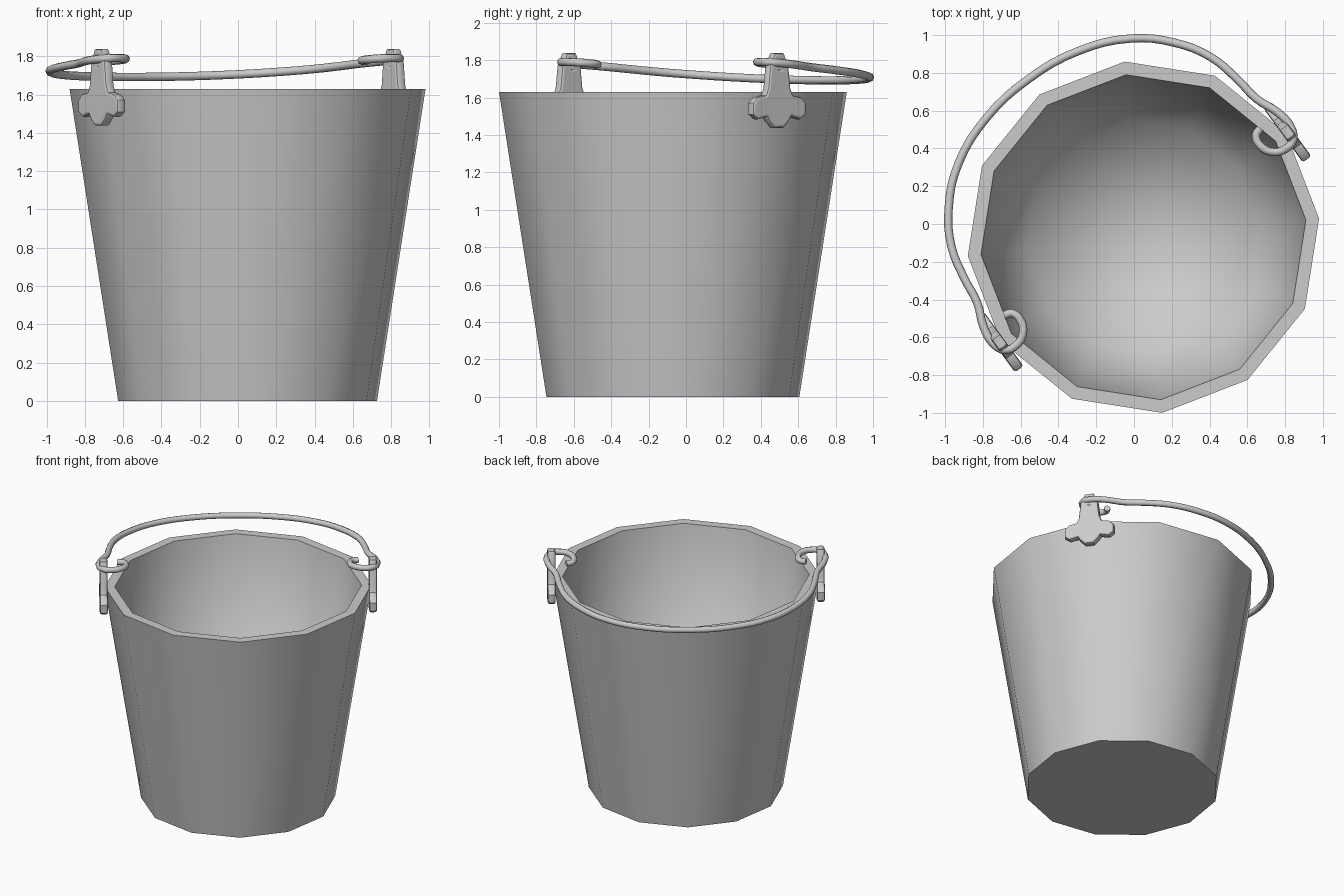
import bpy, bmesh, math
from mathutils import Matrix, Vector

if "Cube" in bpy.data.objects:
    bpy.data.objects.remove(bpy.data.objects["Cube"])

CENTRE = Vector((0.05, -0.07, 0))
TURN = math.radians(6.1)      # first rim corner
EAR = math.radians(36.1)      # direction of the ear axis
SIDES = 12


def finish(obj, angle=40):
    """Turn a curve into a smooth-shaded mesh."""
    bpy.ops.object.select_all(action='DESELECT')
    obj.select_set(True)
    bpy.context.view_layer.objects.active = obj
    bpy.ops.object.convert(target='MESH')
    bpy.ops.object.shade_smooth_by_angle(angle=math.radians(angle))


def add_curve(name, dims):
    data = bpy.data.curves.new(name, 'CURVE')
    data.dimensions = dims
    obj = bpy.data.objects.new(name, data)
    bpy.context.collection.objects.link(obj)
    return obj


def add_poly(data, pts, kind='POLY', closed=True):
    s = data.splines.new(kind)
    s.points.add(len(pts) - 1)
    for p, co in zip(s.points, pts):
        p.co = (*co, 1)
    s.use_cyclic_u = closed
    return s


# Bucket: twelve-sided tapered shell with a flat rim and a floor
bm = bmesh.new()
profile = [(0.68, 0), (0.935, 1.63), (0.865, 1.63), (0.622, 0.08)]
rings = []
for r, z in profile:
    rings.append([bm.verts.new((r * math.cos(TURN + i * math.tau / SIDES),
                                r * math.sin(TURN + i * math.tau / SIDES), z))
                  for i in range(SIDES)])
for lo, hi in zip(rings, rings[1:]):
    for i in range(SIDES):
        j = (i + 1) % SIDES
        bm.faces.new((lo[i], lo[j], hi[j], hi[i]))
bm.faces.new(rings[0][::-1])
middle = bm.verts.new((0, 0, 0.08))
for i in range(SIDES):
    bm.faces.new((rings[3][i], rings[3][(i + 1) % SIDES], middle))
for f in bm.faces:
    f.smooth = True
# Sharp base and rim edges, soft join between inner wall and floor
for ring in rings[:3]:
    for i in range(SIDES):
        bm.edges.get((ring[i], ring[(i + 1) % SIDES])).smooth = False
mesh = bpy.data.meshes.new("bucket")
bm.to_mesh(mesh)
bm.free()
bucket = bpy.data.objects.new("bucket", mesh)
bucket.location = CENTRE
bpy.context.collection.objects.link(bucket)

# Ears: lobed plate with a holed post, one on each side
half = [(0.03, 1.44), (0.065, 1.475), (0.08, 1.50), (0.14, 1.485), (0.175, 1.51),
        (0.175, 1.57), (0.145, 1.60), (0.09, 1.61), (0.073, 1.65), (0.06, 1.77),
        (0.03, 1.835)]
outline = half + [(-x, z) for x, z in reversed(half)]
hole = [(0.032 * math.cos(k * math.tau / 8), 1.778 + 0.032 * math.sin(k * math.tau / 8))
        for k in range(8)]
for name, ang in (("ear_right", EAR), ("ear_left", EAR + math.pi)):
    ear = add_curve(name, '2D')
    ear.data.fill_mode = 'BOTH'
    ear.data.extrude = 0.014
    ear.data.bevel_depth = 0.014
    ear.data.bevel_resolution = 1
    ear.data.offset = -0.012
    for pts in (outline, hole):
        add_poly(ear.data, [(x, z, 0) for x, z in pts])
    upright = Matrix(((0, 0, 1, 0.943), (1, 0, 0, 0), (0, 1, 0, 0), (0, 0, 0, 1)))
    ear.matrix_world = Matrix.Translation(CENTRE) @ Matrix.Rotation(ang, 4, 'Z') @ upright
    finish(ear)

# Handle: wire bail lying to one side, hooked through both ears
side = [(0.84, 0.10), (0.80, 0.085), (0.785, 0.03), (0.815, -0.035), (0.88, -0.065),
        (0.945, -0.05), (0.975, 0.02), (0.965, 0.11), (0.915, 0.24), (0.895, 0.38),
        (0.85, 0.56), (0.74, 0.735), (0.565, 0.89), (0.30, 1.0)]
path = side + [(0, 1.035)] + [(-a, b) for a, b in reversed(side)]
handle = add_curve("handle", '3D')
handle.data.bevel_depth = 0.022
handle.data.bevel_resolution = 2
handle.data.use_fill_caps = True
s = handle.data.splines.new('BEZIER')
s.bezier_points.add(len(path) - 1)
for p, (a, b) in zip(s.bezier_points, path):
    p.co = (a, b, 1.785 - 0.09 * b)
    p.handle_left_type = p.handle_right_type = 'AUTO'
s.resolution_u = 4
handle.matrix_world = Matrix.Translation(CENTRE) @ Matrix.Rotation(EAR, 4, 'Z')
finish(handle, 50)
